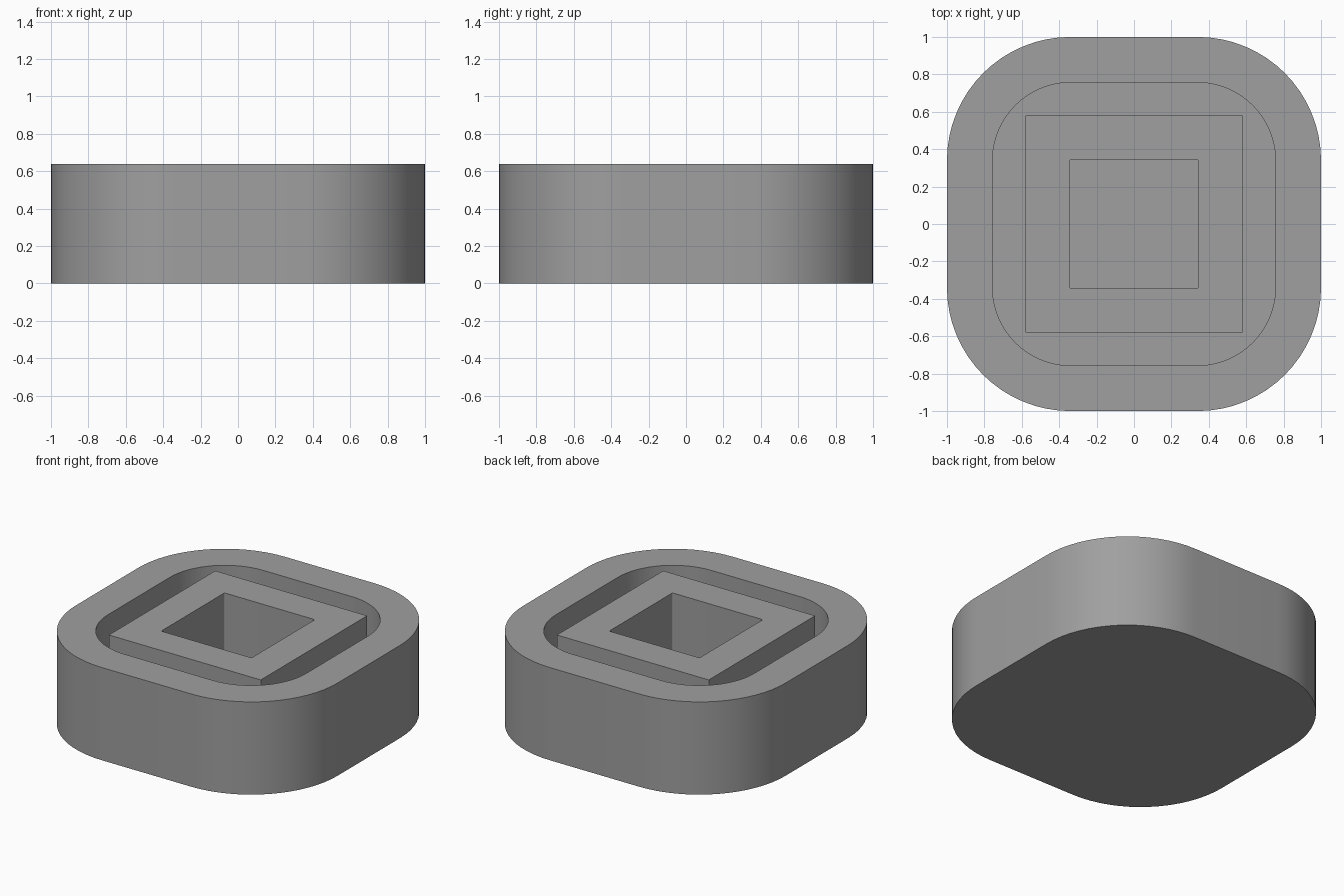
import bpy, bmesh, math

if "Cube" in bpy.data.objects:
    bpy.data.objects.remove(bpy.data.objects["Cube"])

HEIGHT, FLOOR, SEGS = 0.64, 0.2, 16

grey = bpy.data.materials.new("mid grey")
grey.diffuse_color = (0.35, 0.35, 0.35, 1)
grey.use_nodes = True
grey.node_tree.nodes["Principled BSDF"].inputs["Base Color"].default_value = grey.diffuse_color


def rounded_square(bm, half, radius, z):
    """Loop of vertices around a square with rounded corners."""
    c = half - radius
    loop = []
    for k in range(4):
        mid = math.radians(45 + 90 * k)
        cx, cy = c * math.copysign(1, math.cos(mid)), c * math.copysign(1, math.sin(mid))
        for i in range(SEGS + 1):
            a = math.radians(90 * k + 90 * i / SEGS)
            loop.append(bm.verts.new((cx + radius * math.cos(a), cy + radius * math.sin(a), z)))
    return loop


# Section from the outer foot, over the rim, through the groove, into the socket
section = [
    (1.0, 0.66, 0), (1.0, 0.66, HEIGHT),            # outer wall
    (0.757, 0.42, HEIGHT), (0.757, 0.42, FLOOR),    # groove outer side
    (0.58, 0.0, FLOOR), (0.58, 0.0, HEIGHT),        # square post
    (0.345, 0.01, HEIGHT), (0.345, 0.01, FLOOR),    # square socket
]

bm = bmesh.new()
loops = [rounded_square(bm, *s) for s in section]
for a, b in zip(loops, loops[1:]):
    for i in range(len(a)):
        j = (i + 1) % len(a)
        bm.faces.new((a[i], a[j], b[j], b[i]))
bm.faces.new(loops[0][::-1])    # underside
bm.faces.new(loops[-1])         # socket floor
bmesh.ops.remove_doubles(bm, verts=bm.verts[:], dist=1e-5)
bmesh.ops.recalc_face_normals(bm, faces=bm.faces[:])

mesh = bpy.data.meshes.new("grooved_block")
bm.to_mesh(mesh)
bm.free()
mesh.materials.append(grey)
block = bpy.data.objects.new("grooved_block", mesh)
bpy.context.collection.objects.link(block)

# Smooth rounded corners, crisp rims
bpy.context.view_layer.objects.active = block
block.select_set(True)
bpy.ops.object.shade_smooth_by_angle(angle=math.radians(30))
